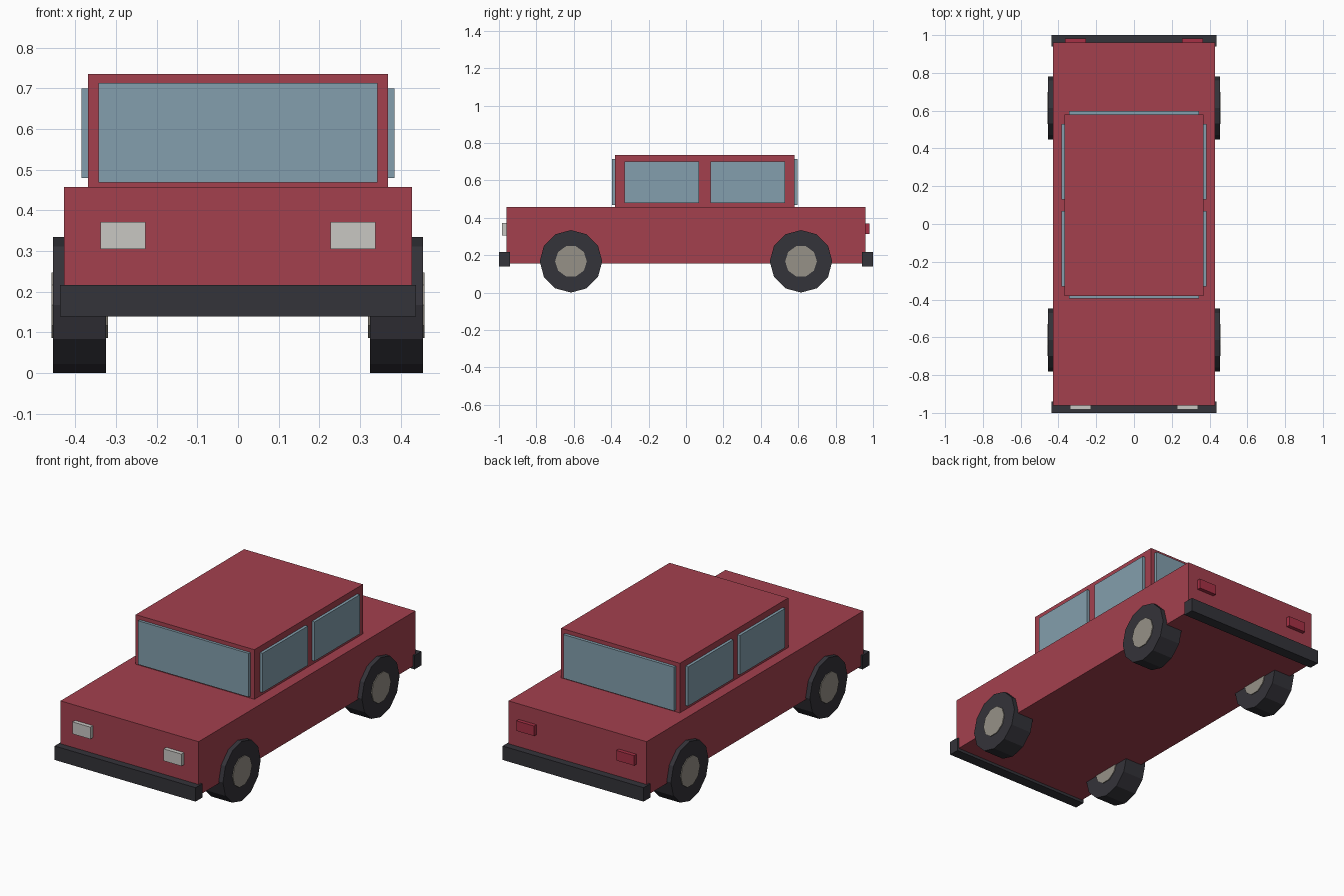
import bpy
import math

default = bpy.data.objects.get("Cube")
if default:
    bpy.data.objects.remove(default, do_unlink=True)


def material(name, rgb):
    mat = bpy.data.materials.new(name)
    mat.use_nodes = True
    color = (*rgb, 1)
    mat.diffuse_color = color
    mat.node_tree.nodes["Principled BSDF"].inputs["Base Color"].default_value = color
    return mat


red = material("red paint", (0.37, 0.051, 0.076))
glass = material("blue glass", (0.227, 0.347, 0.418))
rubber = material("dark rubber", (0.034, 0.033, 0.041))
metal = material("hub metal", (0.305, 0.283, 0.242))
lamp = material("lamp white", (0.58, 0.57, 0.545))
tail_red = material("tail lamp red", (0.38, 0.03, 0.06))


def box(name, x, y, z, mat):
    """Box given by its (low, high) range on each axis."""
    spans = (x, y, z)
    bpy.ops.mesh.primitive_cube_add(size=1, location=[(a + b) / 2 for a, b in spans])
    obj = bpy.context.object
    obj.name = name
    obj.scale = [b - a for a, b in spans]
    bpy.ops.object.transform_apply(location=False, rotation=False, scale=True)
    obj.data.materials.append(mat)


def disc(name, sides, radius, depth, loc, mat):
    """Cylinder lying along the x axis."""
    bpy.ops.mesh.primitive_cylinder_add(vertices=sides, radius=radius, depth=depth,
                                        location=loc, rotation=(0, math.pi / 2, 0))
    obj = bpy.context.object
    obj.name = name
    obj.data.materials.append(mat)


def mirrored(lo, hi, side):
    return (lo, hi) if side > 0 else (-hi, -lo)


# Body and cabin
box("body", (-0.428, 0.428), (-0.96, 0.96), (0.155, 0.457), red)
box("cabin", (-0.368, 0.368), (-0.38, 0.58), (0.457, 0.735), red)

# Windscreen and rear window
box("windscreen", (-0.343, 0.343), (-0.395, -0.37), (0.468, 0.713), glass)
box("rear_window", (-0.343, 0.343), (0.57, 0.597), (0.468, 0.713), glass)

# Bumpers
for end, label in ((-1, "front"), (1, "rear")):
    box(label + "_bumper", (-0.437, 0.437), mirrored(0.94, 1.0, end), (0.139, 0.217), rubber)

for side, label in ((1, "left"), (-1, "right")):
    # Side windows
    for place, span in (("front", (-0.33, 0.07)), ("rear", (0.13, 0.53))):
        box(f"{place}_{label}_window", mirrored(0.355, 0.384, side), span, (0.48, 0.70), glass)
    # Lamps
    box(label + "_headlight", mirrored(0.227, 0.338, side), (-0.983, -0.95), (0.305, 0.372), lamp)
    box(label + "_tail_light", mirrored(0.255, 0.365, side), (0.95, 0.981), (0.314, 0.37), tail_red)
    # Wheels with hubs showing on both faces
    for place, y in (("front", -0.615), ("rear", 0.615)):
        centre = (side * 0.389, y, 0.167)
        disc(f"{place}_{label}_tyre", 12, 0.167, 0.13, centre, rubber)
        disc(f"{place}_{label}_hub", 10, 0.085, 0.139, centre, metal)
